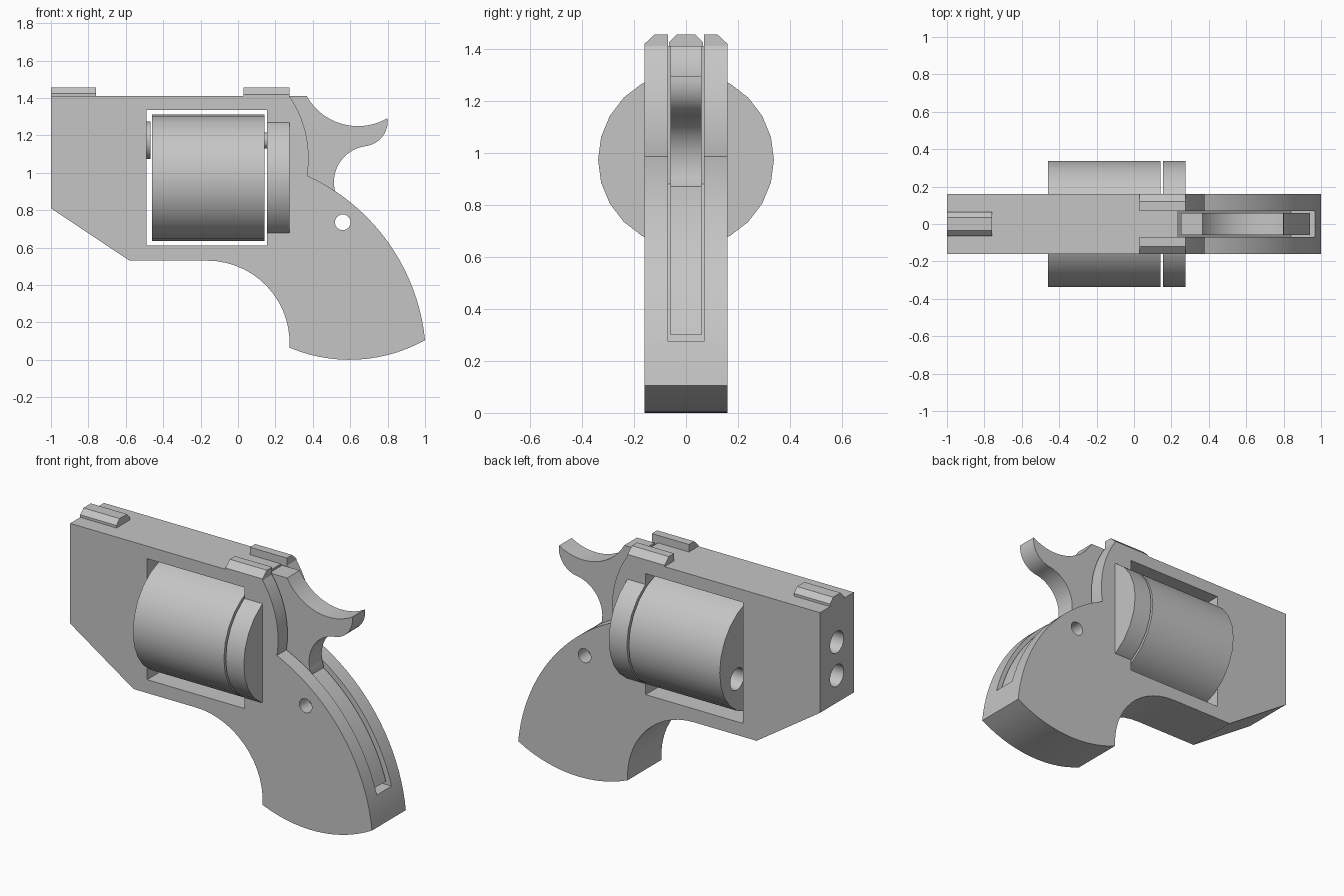
import bpy, bmesh, math
from mathutils import Matrix, Vector

cube = bpy.data.objects.get("Cube")
if cube:
    bpy.data.objects.remove(cube, do_unlink=True)

grey = bpy.data.materials.new("plain grey")
grey.use_nodes = True
colour = (0.56, 0.56, 0.56, 1)
grey.diffuse_color = colour
grey.node_tree.nodes["Principled BSDF"].inputs["Base Color"].default_value = colour

AXIS_Z = 0.973      # height of the drum axis
BORE_Z = 1.173      # height of the upper bore
HALF = 0.16         # half thickness of the frame


def finish(name, bm):
    bmesh.ops.recalc_face_normals(bm, faces=bm.faces)
    mesh = bpy.data.meshes.new(name)
    bm.to_mesh(mesh)
    bm.free()
    mesh.materials.append(grey)
    ob = bpy.data.objects.new(name, mesh)
    bpy.context.collection.objects.link(ob)
    return ob


def prism(name, pts, axis, lo, hi):
    """Extrude a closed profile along y (x,z points) or x (y,z points)."""
    def place(a, b, d):
        return (a, d, b) if axis == "y" else (d, a, b)
    bm = bmesh.new()
    face = bm.faces.new([bm.verts.new(place(a, b, lo)) for a, b in pts])
    moved = bmesh.ops.extrude_face_region(bm, geom=[face])["geom"]
    verts = [v for v in moved if isinstance(v, bmesh.types.BMVert)]
    bmesh.ops.translate(bm, verts=verts, vec=place(0, 0, hi - lo))
    return finish(name, bm)


def rod(name, axis, radius, lo, hi, a, z, sides=24):
    """Cylinder along x at (y=a, z) or along y at (x=a, z)."""
    mid = (lo + hi) / 2
    pos = (mid, a, z) if axis == "x" else (a, mid, z)
    turn = Matrix.Rotation(math.pi / 2, 4, "Y" if axis == "x" else "X")
    bm = bmesh.new()
    bmesh.ops.create_cone(bm, cap_ends=True, segments=sides, radius1=radius, radius2=radius,
                          depth=hi - lo, matrix=Matrix.Translation(pos) @ turn)
    return finish(name, bm)


def arc(p, q, r, n=14):
    """Points of the circular arc from p through q to r."""
    p, q, r = Vector(p), Vector(q), Vector(r)
    u, v = q - p, r - p
    d = 2 * (u.x * v.y - u.y * v.x)
    c = p + Vector((v.y * u.length_squared - u.y * v.length_squared,
                    u.x * v.length_squared - v.x * u.length_squared)) / d
    start = math.atan2(p.y - c.y, p.x - c.x)
    sweep = (math.atan2(r.y - c.y, r.x - c.x) - start) % math.tau
    if d < 0:
        sweep -= math.tau
    rad = (p - c).length
    return [(c.x + rad * math.cos(start + sweep * i / n),
             c.y + rad * math.sin(start + sweep * i / n)) for i in range(n + 1)]


def combine(ob, other, operation="DIFFERENCE"):
    """Boolean the other object into ob and discard it."""
    mod = ob.modifiers.new("shape", "BOOLEAN")
    mod.operation, mod.solver, mod.object = operation, "EXACT", other
    bpy.context.view_layer.update()
    graph = bpy.context.evaluated_depsgraph_get()
    mesh = bpy.data.meshes.new_from_object(ob.evaluated_get(graph))
    ob.modifiers.clear()
    ob.data = mesh
    bpy.data.objects.remove(other, do_unlink=True)


# Frame and grip outline
outline = [(-1, 1.41), (-1, 0.81), (-0.58, 0.53)]
outline += arc((-0.165, 0.53), (0.147, 0.401), (0.275, 0.065))
outline += arc((0.275, 0.065), (0.6, 0), (1, 0.105))[1:]
outline += arc((1, 0.105), (0.802, 0.629), (0.37, 0.985), 20)[1:]
outline += arc((0.37, 0.985), (0.335, 1.298), (0.275, 1.41))[1:]
frame = prism("frame", outline, "y", -HALF, HALF)

# Drum window, rear disc and barrel stub
window = [(-0.49, 0.61), (0.155, 0.61), (0.155, 1.335), (-0.49, 1.335)]
combine(frame, prism("window_cutter", window, "y", -1, 1))
combine(frame, rod("rear_disc", "x", 0.338, 0.155, 0.275, 0, AXIS_Z), "UNION")
combine(frame, rod("barrel_stub", "x", 0.1, -0.6, -0.468, 0, BORE_Z), "UNION")

# Bores, hammer slot and pin hole
combine(frame, rod("bore_cutter", "x", 0.065, -1.1, -0.4, 0, BORE_Z))
combine(frame, rod("axle_cutter", "x", 0.065, -1.1, -0.4, 0, AXIS_Z))
slot = [(0.235, 1.6), (0.235, 0.88), (0.44, 0.68), (0.84, 0.275), (1.1, 0.275), (1.1, 1.6)]
combine(frame, prism("slot_cutter", slot, "y", -0.07, 0.07))
combine(frame, rod("pin_cutter", "y", 0.042, -1, 1, 0.56, 0.735))

# Hammer with its long tail in the grip slot
shape = [(0.25, 1.41)]
shape += arc((0.367, 1.41), (0.635, 1.249), (0.8, 1.292))
shape += arc((0.8, 1.292), (0.765, 1.185), (0.68, 1.142))[1:]
shape += arc((0.68, 1.142), (0.555, 1.07), (0.525, 0.88))[1:]
shape += arc((0.525, 0.87), (0.784, 0.616), (0.938, 0.3))
shape += [(0.85, 0.3), (0.45, 0.7), (0.25, 0.9)]
hammer = prism("hammer", shape, "y", -0.06, 0.06)
combine(hammer, rod("pin_cutter", "y", 0.042, -1, 1, 0.56, 0.735))

# Drum with three chambers and an axle hole
drum = rod("drum", "x", 0.338, -0.46, 0.143, 0, AXIS_Z)
combine(drum, rod("axle_cutter", "x", 0.065, -1, 1, 0, AXIS_Z))
for k in range(3):
    a = math.pi / 2 + k * math.tau / 3
    combine(drum, rod("chamber_cutter", "x", 0.065, -1, 1,
                      0.2 * math.cos(a), AXIS_Z + 0.2 * math.sin(a)))

# Firing pin bridging the gap behind the drum
firing_pin = rod("firing_pin", "x", 0.042, 0.135, 0.22, 0, BORE_Z)

# Sights
front_sight = prism("front_sight", [(-0.065, 1.41), (0.065, 1.41), (0.065, 1.425), (0.035, 1.455),
                                    (-0.035, 1.455), (-0.065, 1.425)], "x", -1, -0.76)
parts = [frame, hammer, drum, firing_pin, front_sight]
for side, label in ((1, "back"), (-1, "front")):
    pts = [(0.07, 1.41), (HALF, 1.41), (HALF, 1.418), (0.12, 1.455), (0.07, 1.455)]
    parts.append(prism("rear_sight_" + label, [(side * y, z) for y, z in pts], "x", 0.03, 0.275))

# Smooth curves, crisp corners
for ob in parts:
    for poly in ob.data.polygons:
        poly.use_smooth = True
    ob.data.set_sharp_from_angle(angle=math.radians(30))
